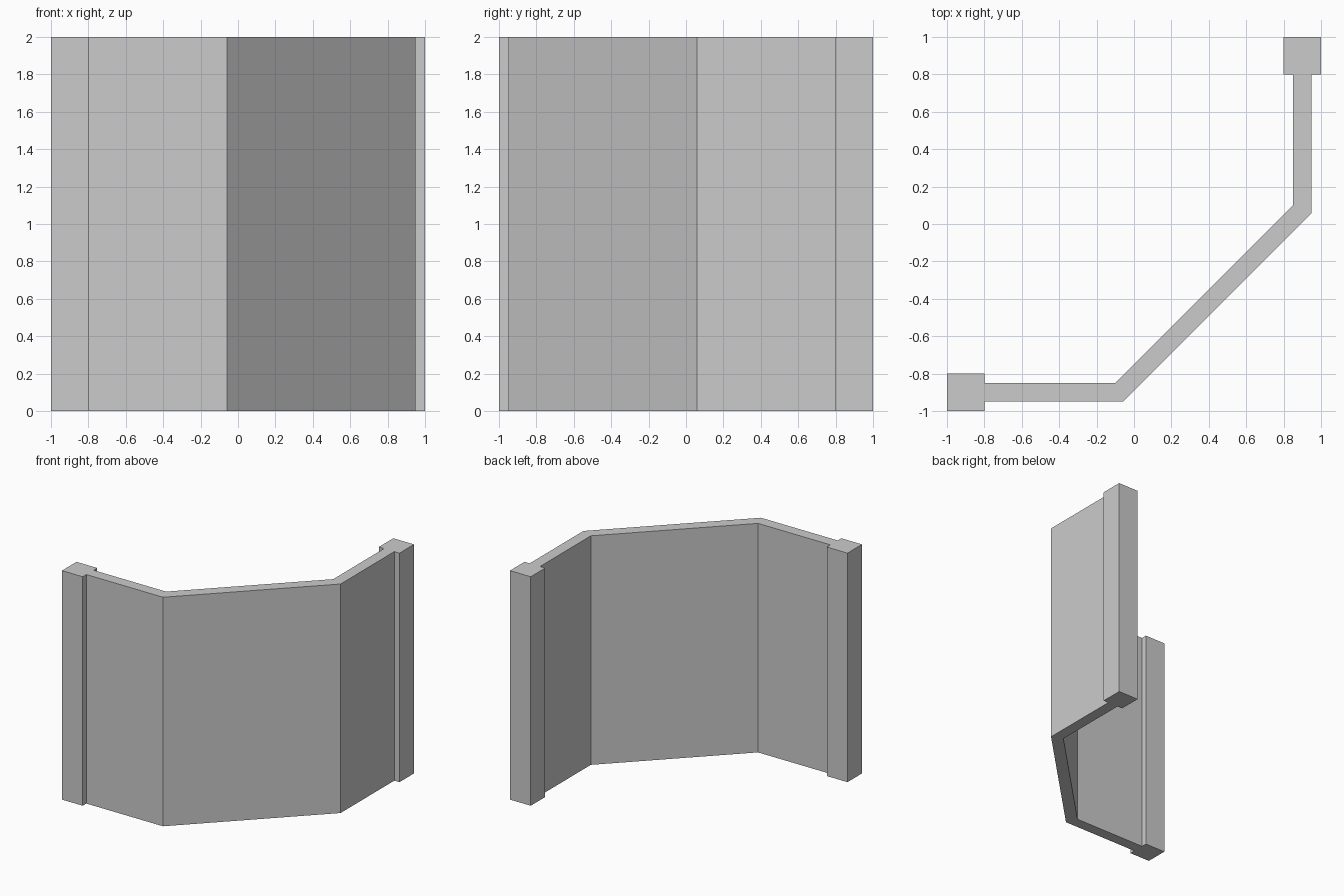
import bpy, bmesh

if "Cube" in bpy.data.objects:
    bpy.data.objects.remove(bpy.data.objects["Cube"])

HEIGHT = 2.0

# Half of the floor plan: outer wall face, square end post, inner wall face
half = [(-0.059, -0.95), (-0.8, -0.95), (-0.8, -1), (-1, -1),
        (-1, -0.8), (-0.8, -0.8), (-0.8, -0.85), (-0.1, -0.85)]

# The other half is mirrored across the diagonal y = -x
plan = half + [(-y, -x) for x, y in reversed(half)]

# Extrude the plan upwards into one closed solid
bm = bmesh.new()
base = bm.faces.new([bm.verts.new((x, y, 0)) for x, y in plan])
top = bmesh.ops.extrude_face_region(bm, geom=[base], use_keep_orig=True)["geom"]
bmesh.ops.translate(bm, vec=(0, 0, HEIGHT),
                    verts=[v for v in top if isinstance(v, bmesh.types.BMVert)])
bmesh.ops.recalc_face_normals(bm, faces=bm.faces)

mesh = bpy.data.meshes.new("corner_wall_with_posts")
bm.to_mesh(mesh)
bm.free()
bpy.context.collection.objects.link(bpy.data.objects.new("corner_wall_with_posts", mesh))
